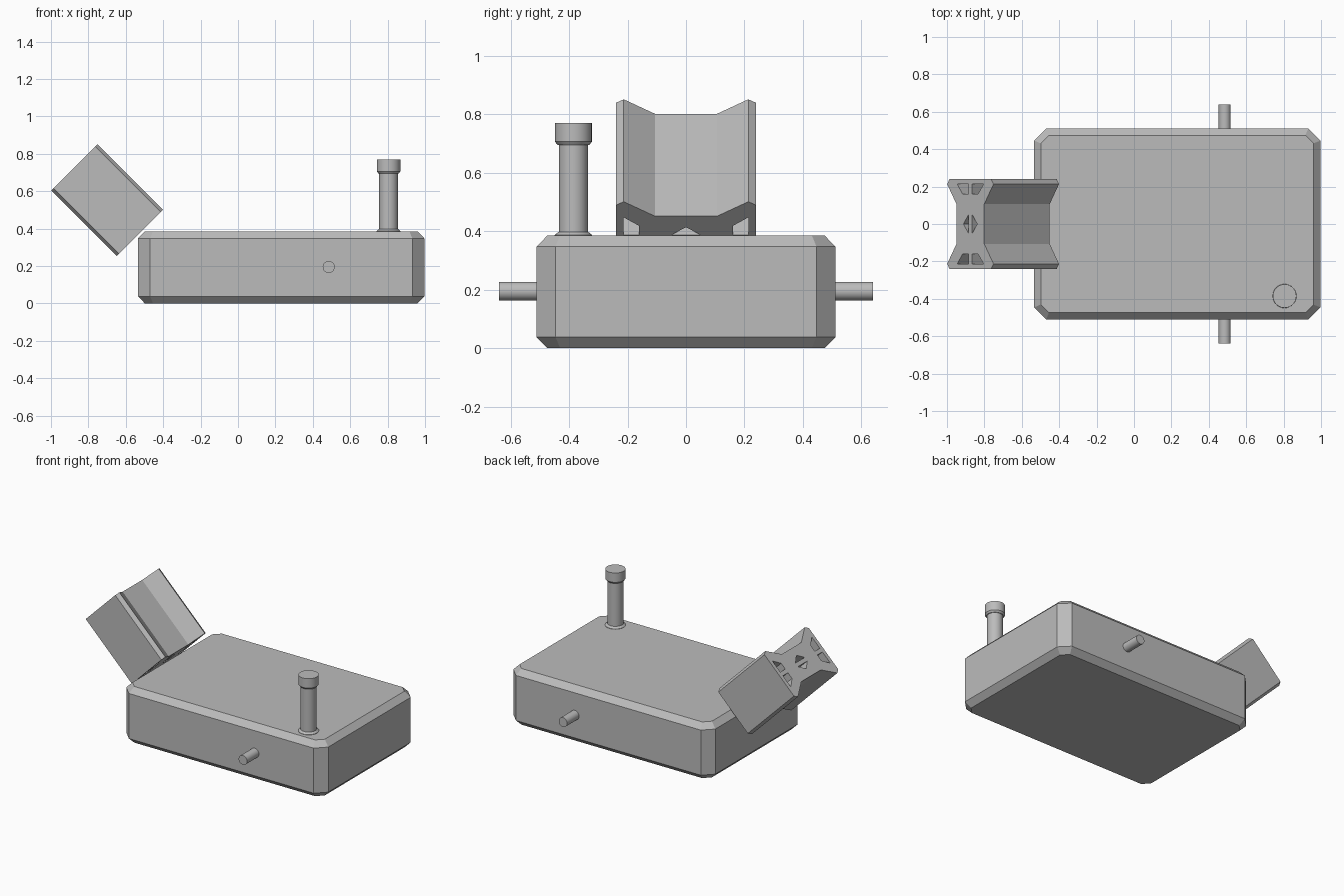
import bpy, bmesh, math
from mathutils import Matrix, Vector

cube = bpy.data.objects.get("Cube")
if cube:
    bpy.data.objects.remove(cube, do_unlink=True)

grey = bpy.data.materials.new("plain_grey")
grey.use_nodes = True
colour = (0.5, 0.5, 0.5, 1)
grey.diffuse_color = colour
grey.node_tree.nodes["Principled BSDF"].inputs["Base Color"].default_value = colour


def loft(name, rings, matrix=Matrix(), smooth=False):
    """Closed solid skinned through a stack of equal-length rings."""
    bm = bmesh.new()
    loops = [[bm.verts.new(p) for p in ring] for ring in rings]
    n = len(loops[0])
    for a, b in zip(loops, loops[1:]):
        for i in range(n):
            j = (i + 1) % n
            bm.faces.new((a[i], a[j], b[j], b[i]))
    bm.faces.new(loops[0][::-1])
    bm.faces.new(loops[-1])
    bmesh.ops.recalc_face_normals(bm, faces=bm.faces)
    mesh = bpy.data.meshes.new(name)
    bm.to_mesh(mesh)
    bm.free()
    mesh.materials.append(grey)
    obj = bpy.data.objects.new(name, mesh)
    obj.matrix_world = matrix
    bpy.context.collection.objects.link(obj)
    if smooth:
        bpy.ops.object.select_all(action='DESELECT')
        obj.select_set(True)
        bpy.context.view_layer.objects.active = obj
        bpy.ops.object.shade_smooth_by_angle(angle=math.radians(30))
    return obj


def octagon(hx, hy, inset, z, centre_x):
    """Rectangle with cut corners, offset inwards."""
    c = 0.065 - inset * (2 - math.sqrt(2))
    hx, hy = hx - inset, hy - inset
    quarter = [(hx, hy - c), (hx - c, hy)]
    pts = quarter + [(-x, y) for x, y in reversed(quarter)]
    pts += [(-x, -y) for x, y in pts]
    return [(x + centre_x, y, z) for x, y in pts]


def turned(name, profile, matrix, sides=32):
    """Round part from (radius, height) pairs."""
    angles = [2 * math.pi * i / sides for i in range(sides)]
    rings = [[(r * math.cos(a), r * math.sin(a), z) for a in angles] for r, z in profile]
    return loft(name, rings, matrix, smooth=True)


# Chamfered main body
levels = [(0.037, 0), (0, 0.038), (0, 0.347), (0.037, 0.385)]
loft("body", [octagon(0.766, 0.511, i, z, 0.231) for i, z in levels])

# Upright post with flared foot and cap
turned("post", [(0.064, 0.38), (0.064, 0.387), (0.05, 0.398), (0.05, 0.694),
                (0.054, 0.694), (0.063, 0.706), (0.063, 0.77)],
       Matrix.Translation((0.805, -0.385, 0)))

# Side pegs
for name, side in (("left_rear_peg", 1), ("right_front_peg", -1)):
    turned(name, [(0.032, 0.48), (0.032, 0.64)],
           Matrix.Translation((0.485, 0, 0.195)) @ Matrix.Rotation(-side * math.pi / 2, 4, 'X'))


# Tilted block: hourglass section with webbed openings, extruded lengthwise
def mirror_y(pts):
    return [(x, -y) for x, y in reversed(pts)]


def mirror_x(pts):
    return [(-x, y) for x, y in reversed(pts)]


corner = [(0.24, 0.158), (0.213, 0.175), (0.106, 0.105)]
top_half = corner + mirror_x(corner)
outline = top_half + mirror_y(top_half)
end_slot = [(0.16, 0.014), (0.214, 0.014), (0.214, 0.1), (0.16, 0.058)]
middle_slot = [(-0.05, 0.014), (0.05, 0.014), (0, 0.052)]
slots = [end_slot, mirror_x(end_slot), middle_slot]
slots += [mirror_y(s) for s in slots]

curve = bpy.data.curves.new("tilted_block", 'CURVE')
curve.dimensions = '2D'
curve.fill_mode = 'BOTH'
curve.extrude = 0.2475
for pts in [outline] + slots:
    spline = curve.splines.new('POLY')
    spline.points.add(len(pts) - 1)
    for p, (x, y) in zip(spline.points, pts):
        p.co = (x, y, 0, 1)
    spline.use_cyclic_u = True
curve.materials.append(grey)
block = bpy.data.objects.new("tilted_block", curve)
bpy.context.collection.objects.link(block)
s = math.sqrt(0.5)
axes = Matrix((Vector((0, 1, 0)), Vector((s, 0, s)), Vector((s, 0, -s)))).transposed()
block.matrix_world = Matrix.Translation((-0.7, 0, 0.552)) @ axes.to_4x4()
bpy.ops.object.select_all(action='DESELECT')
block.select_set(True)
bpy.context.view_layer.objects.active = block
bpy.ops.object.convert(target='MESH')
bpy.ops.object.shade_flat()
